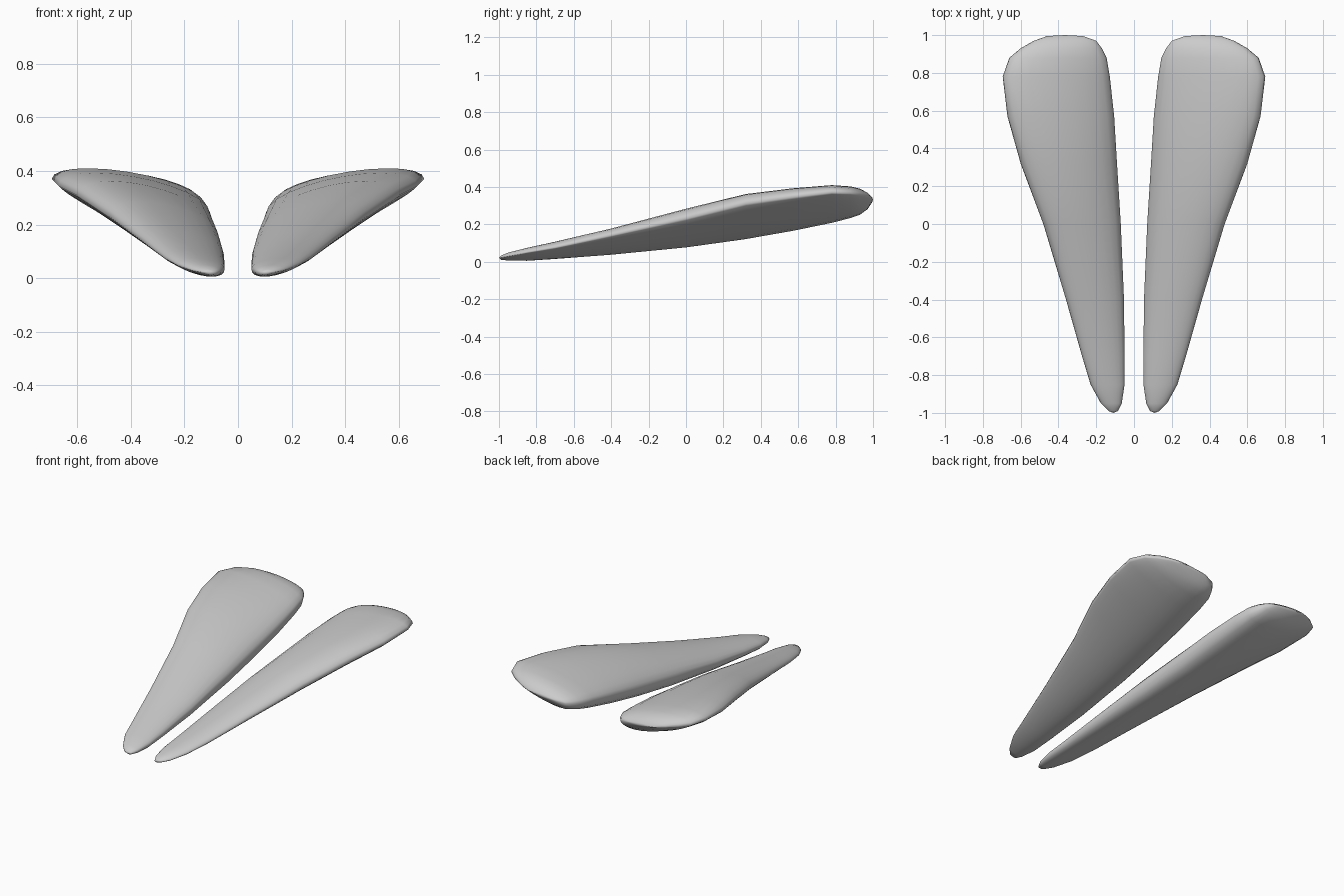
import bpy, bmesh, math

cube = bpy.data.objects.get("Cube")
if cube:
    bpy.data.objects.remove(cube, do_unlink=True)

grey = bpy.data.materials.new("plain_grey")
grey.use_nodes = True
colour = (0.6, 0.6, 0.6, 1)
grey.diffuse_color = colour
grey.node_tree.nodes["Principled BSDF"].inputs["Base Color"].default_value = colour

# Stations: y, inner x, inner z, outer x, outer z, rise above chord, drop below chord
STATIONS = [
    (-0.99, .085, .02, .135, .022, .011, .010),
    (-0.95, .065, .025, .175, .03, .022, .020),
    (-0.85, .05, .035, .23, .05, .031, .034),
    (-0.70, .05, .05, .275, .075, .043, .042),
    (-0.40, .053, .09, .36, .14, .058, .066),
    (0.00, .07, .15, .48, .23, .085, .095),
    (0.32, .09, .20, .60, .31, .092, .108),
    (0.57, .105, .245, .67, .345, .084, .107),
    (0.78, .128, .28, .695, .37, .072, .096),
    (0.88, .145, .295, .66, .365, .064, .080),
    (0.93, .17, .302, .60, .358, .054, .066),
    (0.97, .20, .31, .53, .35, .034, .040),
    (0.995, .27, .325, .46, .34, .010, .010),
]
SIDES = 24


def section(station):
    """Rounded blade section, fullest underneath near the inner edge."""
    y, xi, zi, xo, zo, rise, drop = station
    ring = []
    for i in range(SIDES):
        a = math.tau * i / SIDES
        u = (1 - math.cos(a)) / 2
        if i <= SIDES // 2:
            offset = rise * (4 * u * (1 - u)) ** 0.5
        else:
            offset = -drop * u ** 0.4 * (1 - u) ** 0.8 / 0.466
        ring.append((xi + (xo - xi) * u, y, zi + (zo - zi) * u + offset))
    return ring


def wing(name, side):
    bm = bmesh.new()
    rings = [[bm.verts.new((side * x, y, z)) for x, y, z in section(s)]
             for s in STATIONS]
    for a, b in zip(rings, rings[1:]):
        for i in range(SIDES):
            j = (i + 1) % SIDES
            bm.faces.new((a[i], a[j], b[j], b[i]))
    # Rounded ends
    for ring, tip in ((rings[0], (.11, -1, .021)), (rings[-1], (.365, 1, .332))):
        v = bm.verts.new((side * tip[0], tip[1], tip[2]))
        for i in range(SIDES):
            bm.faces.new((ring[i], ring[(i + 1) % SIDES], v))
    bmesh.ops.recalc_face_normals(bm, faces=bm.faces)
    for f in bm.faces:
        f.smooth = True
    mesh = bpy.data.meshes.new(name)
    bm.to_mesh(mesh)
    bm.free()
    mesh.materials.append(grey)
    bpy.context.collection.objects.link(bpy.data.objects.new(name, mesh))


wing("left_wing", 1)
wing("right_wing", -1)
